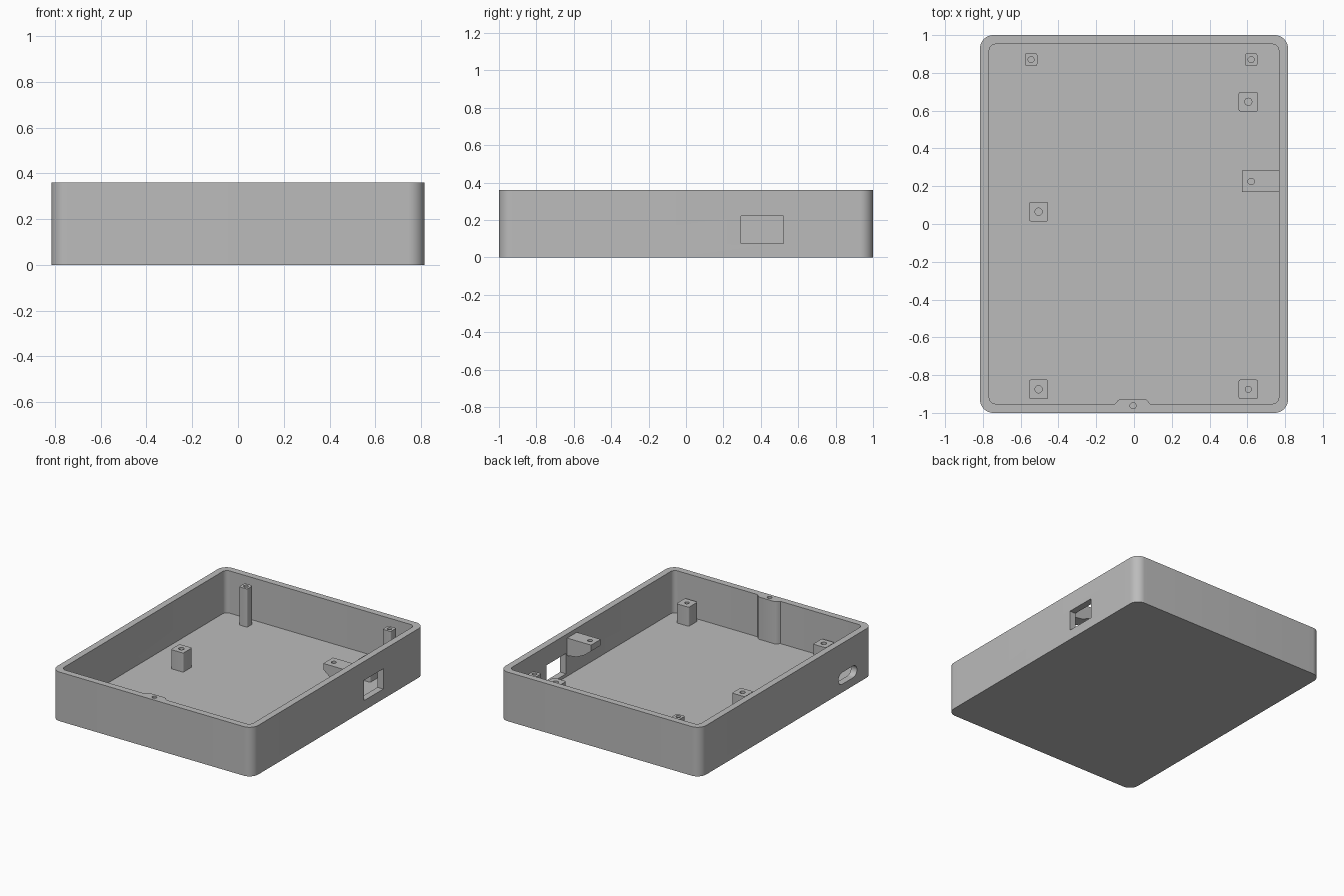
import bpy, bmesh, math
from mathutils import Vector

if "Cube" in bpy.data.objects:
    bpy.data.objects.remove(bpy.data.objects["Cube"])

grey = bpy.data.materials.new("plain grey")
grey.diffuse_color = (0.5, 0.5, 0.5, 1)
grey.use_nodes = True
grey.node_tree.nodes["Principled BSDF"].inputs["Base Color"].default_value = grey.diffuse_color

FLOOR, RIM = 0.05, 0.36


def rounded_rect(cx, cy, hx, hy, r, seg=6):
    """Counter-clockwise outline, a quarter arc per corner."""
    pts = []
    for i, (sx, sy) in enumerate([(1, 1), (-1, 1), (-1, -1), (1, -1)]):
        for k in range(seg + 1):
            a = math.pi / 2 * (i + k / seg)
            pts.append((cx + sx * (hx - r) + r * math.cos(a),
                        cy + sy * (hy - r) + r * math.sin(a)))
    return pts


def circle(cx, cy, r, n=24):
    return [(cx + r * math.cos(2 * math.pi * k / n),
             cy + r * math.sin(2 * math.pi * k / n)) for k in range(n)]


def prism(name, outline, lo, hi, axis="z"):
    """Extrude a 2D outline along an axis from lo to hi."""
    place = {"z": lambda u, v, w: (u, v, w),
             "x": lambda u, v, w: (w, u, v),
             "y": lambda u, v, w: (u, w, v)}[axis]
    bm = bmesh.new()
    face = bm.faces.new([bm.verts.new(place(u, v, lo)) for u, v in outline])
    top = bmesh.ops.extrude_face_region(bm, geom=[face])["geom"]
    shift = Vector(place(0, 0, hi - lo))
    bmesh.ops.translate(bm, vec=shift,
                        verts=[g for g in top if isinstance(g, bmesh.types.BMVert)])
    bmesh.ops.recalc_face_normals(bm, faces=bm.faces)
    mesh = bpy.data.meshes.new(name)
    bm.to_mesh(mesh)
    bm.free()
    mesh.materials.append(grey)
    obj = bpy.data.objects.new(name, mesh)
    bpy.context.collection.objects.link(obj)
    return obj


def select(obj):
    bpy.ops.object.select_all(action="DESELECT")
    obj.select_set(True)
    bpy.context.view_layer.objects.active = obj


def cut(obj, *cutters):
    """Subtract cutters, then discard them."""
    for c in cutters:
        m = obj.modifiers.new("cut", "BOOLEAN")
        m.operation, m.solver, m.object = "DIFFERENCE", "EXACT", c
        select(obj)
        bpy.ops.object.modifier_apply(modifier=m.name)
        bpy.data.objects.remove(c)


def finish(obj):
    select(obj)
    bpy.ops.object.shade_smooth_by_angle(angle=math.radians(30))


# Cavity outline, with a shallow screw boss swelling from the front wall
inner = rounded_rect(0, 0, 0.767, 0.952, 0.035)
boss = [(-0.1, -0.952), (-0.092, -0.942), (-0.082, -0.931), (-0.068, -0.926),
        (0.053, -0.926), (0.067, -0.931), (0.077, -0.942), (0.085, -0.952)]
inner[21:21] = boss

# Tray with cavity, screw hole, right window and left rounded slot
tray = prism("tray", rounded_rect(0, 0, 0.815, 1.0, 0.07, 12), 0, RIM)
cut(tray,
    prism("cavity", inner, FLOOR, RIM + 0.1),
    prism("rim_hole", circle(-0.005, -0.962, 0.016), RIM - 0.12, RIM + 0.1),
    prism("window", [(0.295, 0.073), (0.52, 0.073), (0.52, 0.222), (0.295, 0.222)],
          0.7, 0.9, "x"),
    prism("slot", rounded_rect(-0.71, 0.103, 0.107, 0.043, 0.0425, 8), -0.9, -0.7, "x"))
finish(tray)

# Standoffs: x, y, half width, top height, hole radius
posts = [("back_left_post", -0.545, 0.87, 0.033, 0.33, 0.016),
         ("back_right_post", 0.62, 0.87, 0.033, 0.33, 0.016),
         ("right_standoff", 0.605, 0.647, 0.051, 0.19, 0.019),
         ("left_standoff", -0.505, 0.065, 0.051, 0.19, 0.019),
         ("front_left_standoff", -0.505, -0.875, 0.051, 0.19, 0.019),
         ("front_right_standoff", 0.605, -0.875, 0.051, 0.19, 0.016)]
for name, x, y, h, top, r in posts:
    post = prism(name, rounded_rect(x, y, h, h, 0.01, 4), FLOOR - 0.01, top)
    cut(post, prism("hole", circle(x, y, r), top - 0.11, top + 0.1))
    finish(post)

# Wall bracket with sloped underside
bracket = prism("wall_bracket",
                [(0.573, 0.33), (0.573, 0.285), (0.63, 0.24), (0.69, 0.212),
                 (0.775, 0.2), (0.775, 0.33)], 0.17, 0.282, "y")
cut(bracket, prism("hole", circle(0.62, 0.225, 0.017), 0.275, 0.4))
finish(bracket)
